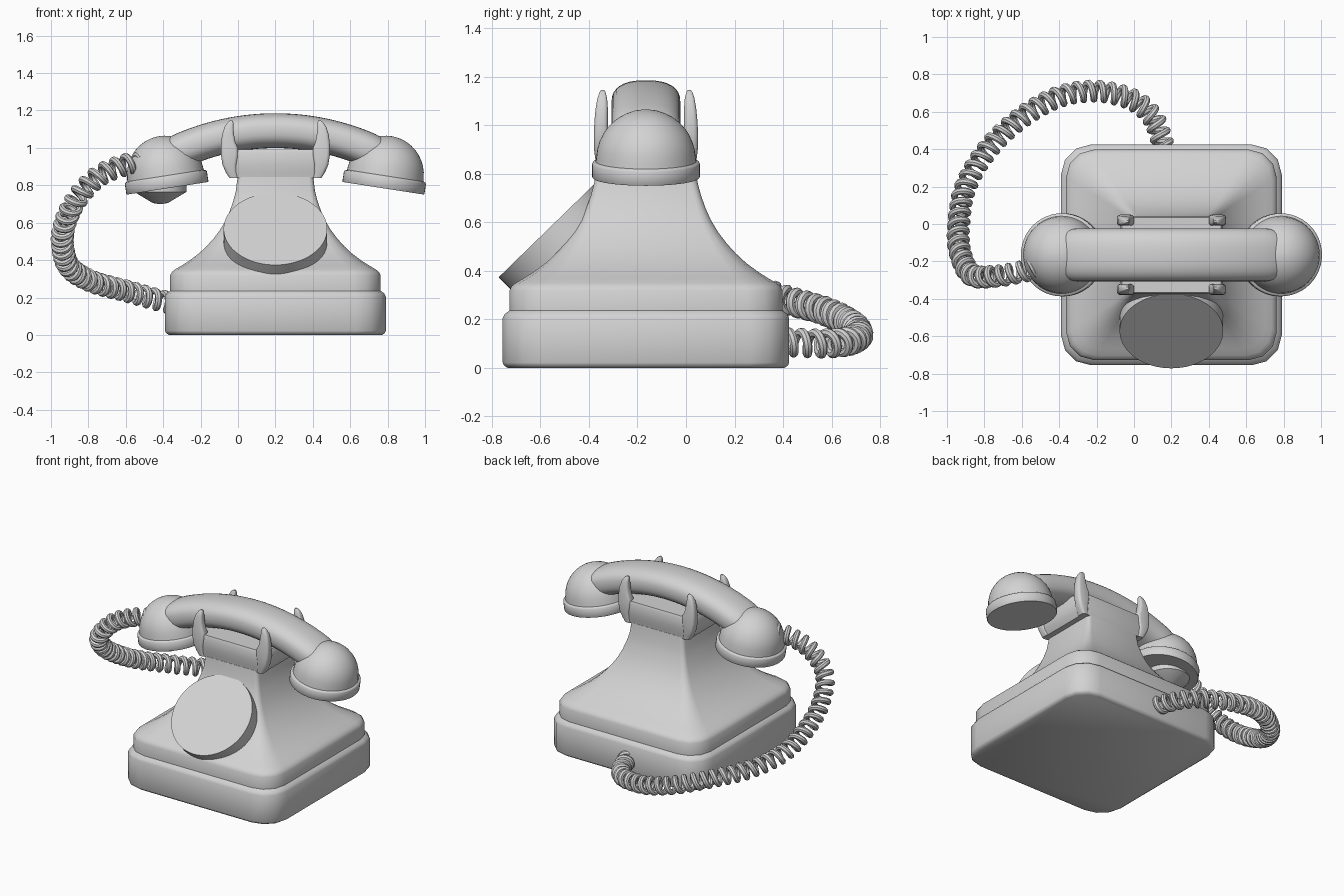
import bpy, bmesh, math
from mathutils import Vector, Matrix

if "Cube" in bpy.data.objects:
    bpy.data.objects.remove(bpy.data.objects["Cube"])

CX, CY = 0.2, -0.165          # centre of the telephone body
grey = bpy.data.materials.new("light_grey")
grey.diffuse_color = (0.65, 0.65, 0.65, 1)
grey.use_nodes = True
grey.node_tree.nodes["Principled BSDF"].inputs["Base Color"].default_value = grey.diffuse_color


def add_object(name, mesh):
    ob = bpy.data.objects.new(name, mesh)
    bpy.context.collection.objects.link(ob)
    mesh.materials.clear()
    mesh.materials.append(grey)
    return ob


def skin(name, rings):
    """Skin a list of closed rings and cap both ends."""
    bm = bmesh.new()
    loops = [[bm.verts.new(p) for p in ring] for ring in rings]
    n = len(rings[0])
    for a, b in zip(loops, loops[1:]):
        for i in range(n):
            j = (i + 1) % n
            bm.faces.new((a[i], a[j], b[j], b[i]))
    bm.faces.new(loops[0][::-1])
    bm.faces.new(loops[-1])
    bmesh.ops.recalc_face_normals(bm, faces=bm.faces)
    mesh = bpy.data.meshes.new(name)
    bm.to_mesh(mesh)
    bm.free()
    return add_object(name, mesh)


def rounded_rect(z, cx, cy, hx, hy, r, seg=3):
    pts = []
    for k, (sx, sy) in enumerate(((1, 1), (-1, 1), (-1, -1), (1, -1))):
        for i in range(seg + 1):
            a = math.pi / 2 * (k + i / seg)
            pts.append((cx + sx * (hx - r) + r * math.cos(a),
                        cy + sy * (hy - r) + r * math.sin(a), z))
    return pts


def revolve(name, profile, matrix, seg=48):
    rings = []
    for r, z in profile:
        rings.append([matrix @ Vector((r * math.cos(t), r * math.sin(t), z))
                      for t in (2 * math.pi * i / seg for i in range(seg))])
    return skin(name, rings)


# Base block, step and flared neck
body = [(0.0, .57, .15), (.01, .585, .16), (.022, .59, .16), (.205, .59, .16),
        (.222, .582, .16), (.236, .563, .15), (.318, .563, .15), (.337, .553, .145),
        (.35, .537, .14), (.37, .503, .125), (.396, .462, .11), (.433, .412, .09),
        (.474, .368, .075), (.515, .331, .06), (.56, .297, .05), (.61, .267, .042),
        (.66, .245, .036), (.71, .227, .03), (.767, .212, .028), (.845, .202, .025)]
skin("body", [rounded_rect(z, CX, CY, h, h, r) for z, h, r in body])

# Cradle block
cradle = [(.838, .24, .2), (.87, .26, .203), (.91, .272, .206), (.975, .272, .206), (.99, .265, .2)]
skin("cradle", [rounded_rect(z, CX, CY, hx, hy, .02) for z, hx, hy in cradle])

# Four cradle prongs: height, x offset, half x, y offset, half y
prong = [(.838, .222, .023, .175, .03), (.87, .236, .03, .18, .03), (.91, .245, .038, .185, .03),
         (.96, .245, .046, .185, .03), (1.0, .246, .046, .185, .028), (1.03, .252, .038, .184, .027),
         (1.07, .253, .032, .182, .025), (1.11, .249, .024, .18, .02),
         (1.135, .241, .016, .179, .013), (1.146, .236, .007, .178, .006)]
for sx, xn in ((-1, "left"), (1, "right")):
    for sy, yn in ((-1, "front"), (1, "back")):
        skin(f"prong_{yn}_{xn}",
             [rounded_rect(z, CX + sx * dx, CY + sy * dy, hx, hy, .6 * min(hx, hy))
              for z, dx, hx, dy, hy in prong])

# Tilted round dial, sunk into the front slope
dial_mat = Matrix.Translation((CX, -.573, .567)) @ Matrix.Rotation(math.radians(44.2), 4, 'X')
revolve("dial", [(.277, -.22), (.277, 0)], dial_mat, 64)

# Handset handle: an oval section swept along an arc
R = 1.25
rings = []
for i in range(-16, 17):
    s = i / 16
    a = s * 0.505
    f = max(0.0, abs(s) - .8) / .2
    hw, ht = .142 - .035 * f * f, .093 - .02 * f * f
    ring = []
    for k in range(32):
        t = 2 * math.pi * k / 32
        c, d = math.cos(t), math.sin(t)
        y = hw * math.copysign(abs(c) ** .8, c)
        h = ht * math.copysign(abs(d) ** .8, d)
        rad = R + h
        ring.append((CX + rad * math.sin(a), CY + y, 1.092 - R + rad * math.cos(a)))
    rings.append(ring)
skin("handset_handle", rings)

# Ear and mouth cups: rim and dome
cup = [(.219, 0), (.222, .004), (.222, .058), (.218, .064), (.207, .068)]
cup += [(.205 * math.cos(t), .075 + .207 * math.sin(t))
        for t in (math.radians(d) for d in (3, 12, 21, 30, 39, 48, 57, 66, 75, 83, 89))]
for s, n in ((-1, "mouth_cup"), (1, "ear_cup")):
    m = Matrix.Translation((CX + s * .577, CY, .784)) @ Matrix.Rotation(s * math.radians(8.8), 4, 'Y')
    revolve(n, cup, m)

# Small cone under the mouth cup
revolve("mouth_cone", [(.01, .70), (.04, .705), (.14, .765), (.14, .80)],
        Matrix.Translation((-.415, CY, 0)), 32)

# Coiled cord: helix wound around a smooth path
ctrl = [Vector(p) for p in (
    (.17, .36, .11), (.15, .44, .105), (.10, .57, .10), (-.01, .665, .11), (-.2, .71, .135),
    (-.4, .68, .18), (-.6, .57, .235), (-.78, .40, .285), (-.90, .2, .36), (-.937, 0, .47),
    (-.93, -.15, .58), (-.87, -.27, .715), (-.75, -.28, .845), (-.6, -.255, .91), (-.5, -.23, .92))]
ctrl = [2 * ctrl[0] - ctrl[1]] + ctrl + [2 * ctrl[-1] - ctrl[-2]]
path = []
for p0, p1, p2, p3 in zip(ctrl, ctrl[1:], ctrl[2:], ctrl[3:]):
    for i in range(60):
        t = i / 60
        path.append(.5 * (2 * p1 + (p2 - p0) * t + (2 * p0 - 5 * p1 + 4 * p2 - p3) * t * t
                          + (3 * p1 - p0 - 3 * p2 + p3) * t ** 3))
coil, length = [], 0.0
normal = Vector((0, 0, 1))
for a, b in zip(path, path[1:]):
    tangent = (b - a).normalized()
    normal = (normal - tangent * normal.dot(tangent)).normalized()
    side = tangent.cross(normal)
    length += (b - a).length
    ph = 2 * math.pi * length / .06
    coil.append(a + .044 * (normal * math.cos(ph) + side * math.sin(ph)))
curve = bpy.data.curves.new("cord_path", 'CURVE')
curve.dimensions = '3D'
curve.bevel_depth = .0185
curve.bevel_resolution = 2
curve.use_fill_caps = True
spline = curve.splines.new('POLY')
spline.points.add(len(coil) - 1)
for pt, co in zip(spline.points, coil):
    pt.co = (*co, 1)
tmp = bpy.data.objects.new("cord_path", curve)
bpy.context.collection.objects.link(tmp)
bpy.context.view_layer.update()
cord_mesh = bpy.data.meshes.new_from_object(tmp.evaluated_get(bpy.context.evaluated_depsgraph_get()))
bpy.data.objects.remove(tmp)
add_object("coiled_cord", cord_mesh)

# Smooth shading with sharp edges kept
for ob in bpy.context.scene.objects:
    ob.select_set(True)
    bpy.context.view_layer.objects.active = ob
bpy.ops.object.shade_smooth_by_angle(angle=math.radians(40))
